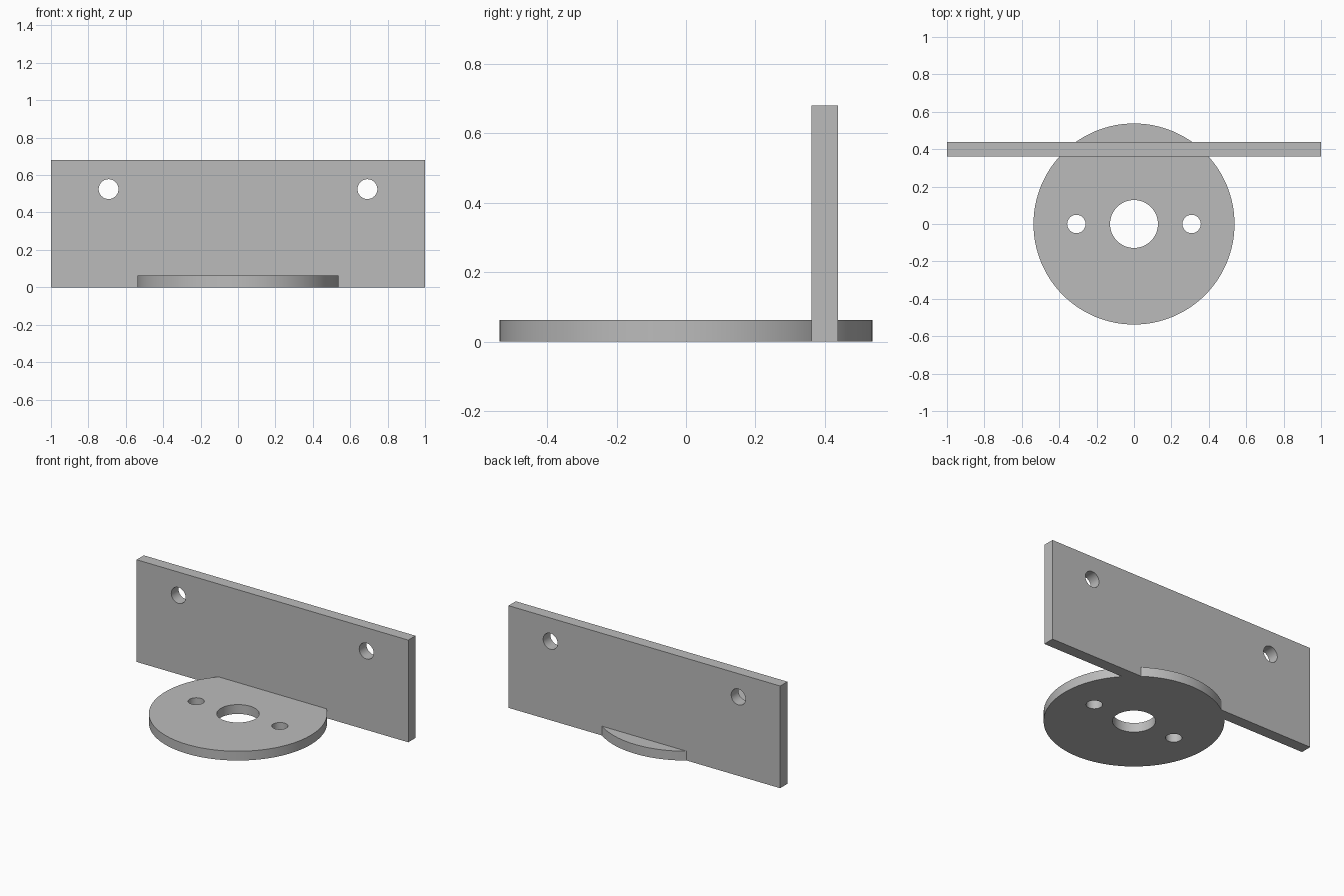
import bpy
from math import radians

old = bpy.data.objects.get("Cube")
if old:
    bpy.data.objects.remove(old, do_unlink=True)

GREY = (0.5, 0.5, 0.5, 1)
metal = bpy.data.materials.new("plain_grey")
metal.use_nodes = True
metal.diffuse_color = GREY
metal.node_tree.nodes["Principled BSDF"].inputs["Base Color"].default_value = GREY


def cylinder(name, radius, depth, location, tilt=0, sides=96):
    bpy.ops.mesh.primitive_cylinder_add(vertices=sides, radius=radius, depth=depth,
                                        location=location, rotation=(tilt, 0, 0))
    obj = bpy.context.object
    obj.name = name
    return obj


def drill(part, radius, location, tilt=0):
    cutter = cylinder(part.name + "_hole_cutter", radius, 0.5, location, tilt, 48)
    cutter.hide_render = True
    cut = part.modifiers.new("hole", "BOOLEAN")
    cut.operation = "DIFFERENCE"
    cut.solver = "EXACT"
    cut.object = cutter
    bpy.context.view_layer.objects.active = part
    bpy.ops.object.modifier_apply(modifier=cut.name)
    bpy.data.objects.remove(cutter, do_unlink=True)


def finish(part):
    part.data.materials.clear()
    part.data.materials.append(metal)
    bpy.ops.object.select_all(action="DESELECT")
    part.select_set(True)
    bpy.context.view_layer.objects.active = part
    bpy.ops.object.shade_smooth_by_angle(angle=radians(30))


# Upright plate with two screw holes
bpy.ops.mesh.primitive_cube_add(size=1, location=(0, 0.4, 0.34))
plate = bpy.context.object
plate.name = "back_plate"
plate.scale = (2, 0.076, 0.68)
bpy.ops.object.transform_apply(location=False, rotation=False, scale=True)
for side in (-1, 1):
    drill(plate, 0.053, (side * 0.692, 0.4, 0.525), radians(90))
finish(plate)

# Round base with a centre bore and two side holes
disc = cylinder("base_disc", 0.5375, 0.062, (0, 0, 0.031), sides=128)
drill(disc, 0.128, (0, 0, 0.03))
for side in (-1, 1):
    drill(disc, 0.049, (side * 0.308, 0, 0.03))
finish(disc)
